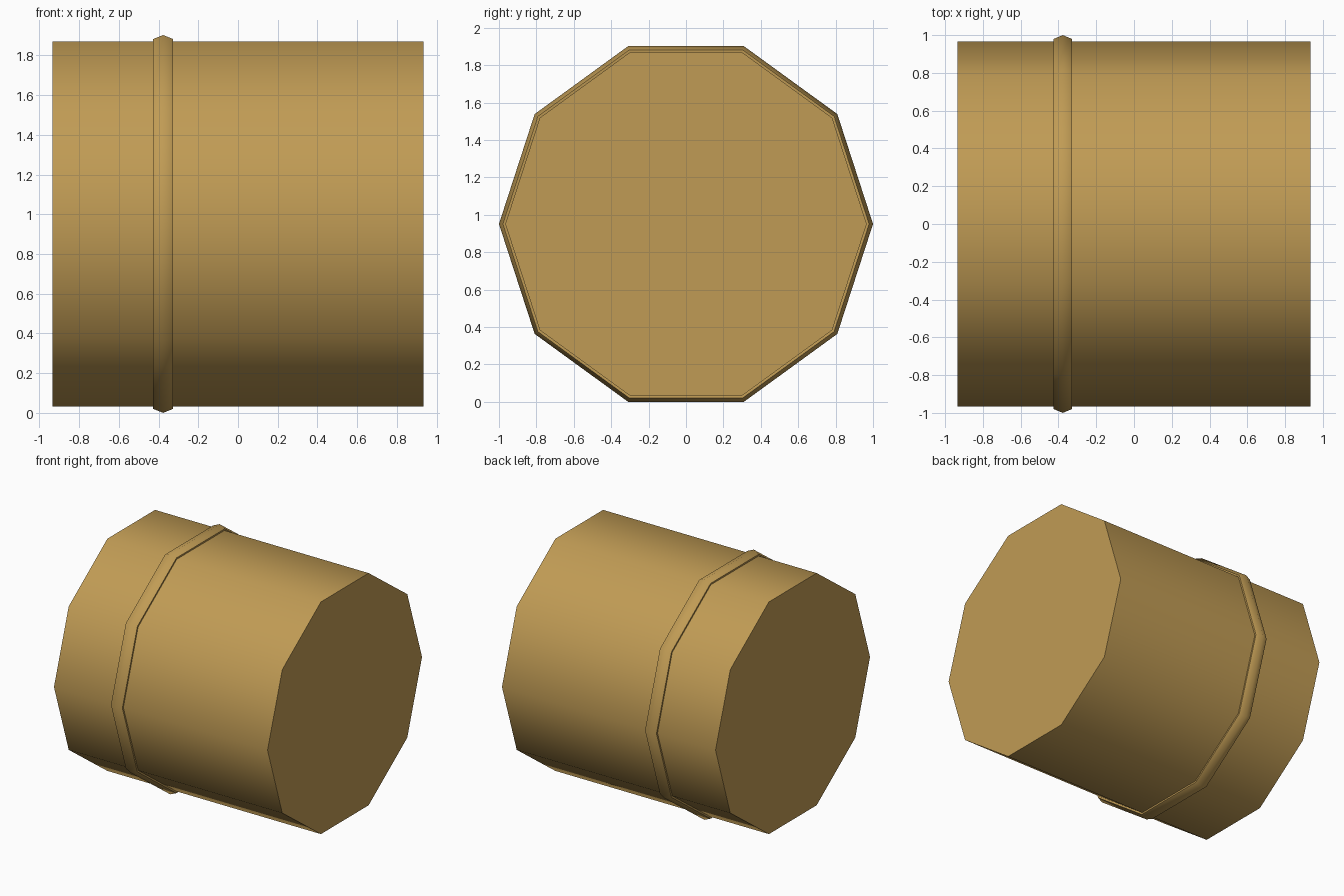
import bpy
from math import cos, sin, pi, radians

if "Cube" in bpy.data.objects:
    bpy.data.objects.remove(bpy.data.objects["Cube"])

SIDES = 10
CENTRE_Z = cos(pi / SIDES)   # ring rests on one flat side

mat = bpy.data.materials.new("tan")
mat.diffuse_color = (0.53, 0.33, 0.09, 1)
mat.use_nodes = True
mat.node_tree.nodes["Principled BSDF"].inputs["Base Color"].default_value = mat.diffuse_color


def lathe(name, profile, closed):
    """Spin an (x, radius) profile around the x axis in ten steps."""
    n = len(profile)
    verts = [(x, r * cos(2 * pi * s / SIDES), CENTRE_Z + r * sin(2 * pi * s / SIDES))
             for s in range(SIDES) for x, r in profile]
    faces = []
    for s in range(SIDES):
        t = (s + 1) % SIDES
        for i in range(n if closed else n - 1):
            j = (i + 1) % n
            faces.append((s * n + j, s * n + i, t * n + i, t * n + j))
    if not closed:
        faces.append([s * n for s in reversed(range(SIDES))])
        faces.append([s * n + n - 1 for s in range(SIDES)])
    mesh = bpy.data.meshes.new(name)
    mesh.from_pydata(verts, [], faces)
    mesh.materials.append(mat)
    obj = bpy.data.objects.new(name, mesh)
    bpy.context.collection.objects.link(obj)
    bpy.ops.object.select_all(action='DESELECT')
    obj.select_set(True)
    bpy.context.view_layer.objects.active = obj
    # consistent outward normals, then smooth sides with sharp rims
    bpy.ops.object.mode_set(mode='EDIT')
    bpy.ops.mesh.select_all(action='SELECT')
    bpy.ops.mesh.normals_make_consistent(inside=False)
    bpy.ops.object.mode_set(mode='OBJECT')
    bpy.ops.object.shade_smooth_by_angle(angle=radians(65))
    return obj


# Main drum
lathe("drum_body", [(-0.935, 0.966), (0.935, 0.966)], closed=False)

# Raised band with a ridged outer face
BX = -0.377
lathe("raised_band", [(BX - 0.05, 0.945), (BX - 0.05, 0.979), (BX, 1.0),
                      (BX + 0.05, 0.979), (BX + 0.05, 0.945), (BX, 0.92)], closed=True)
